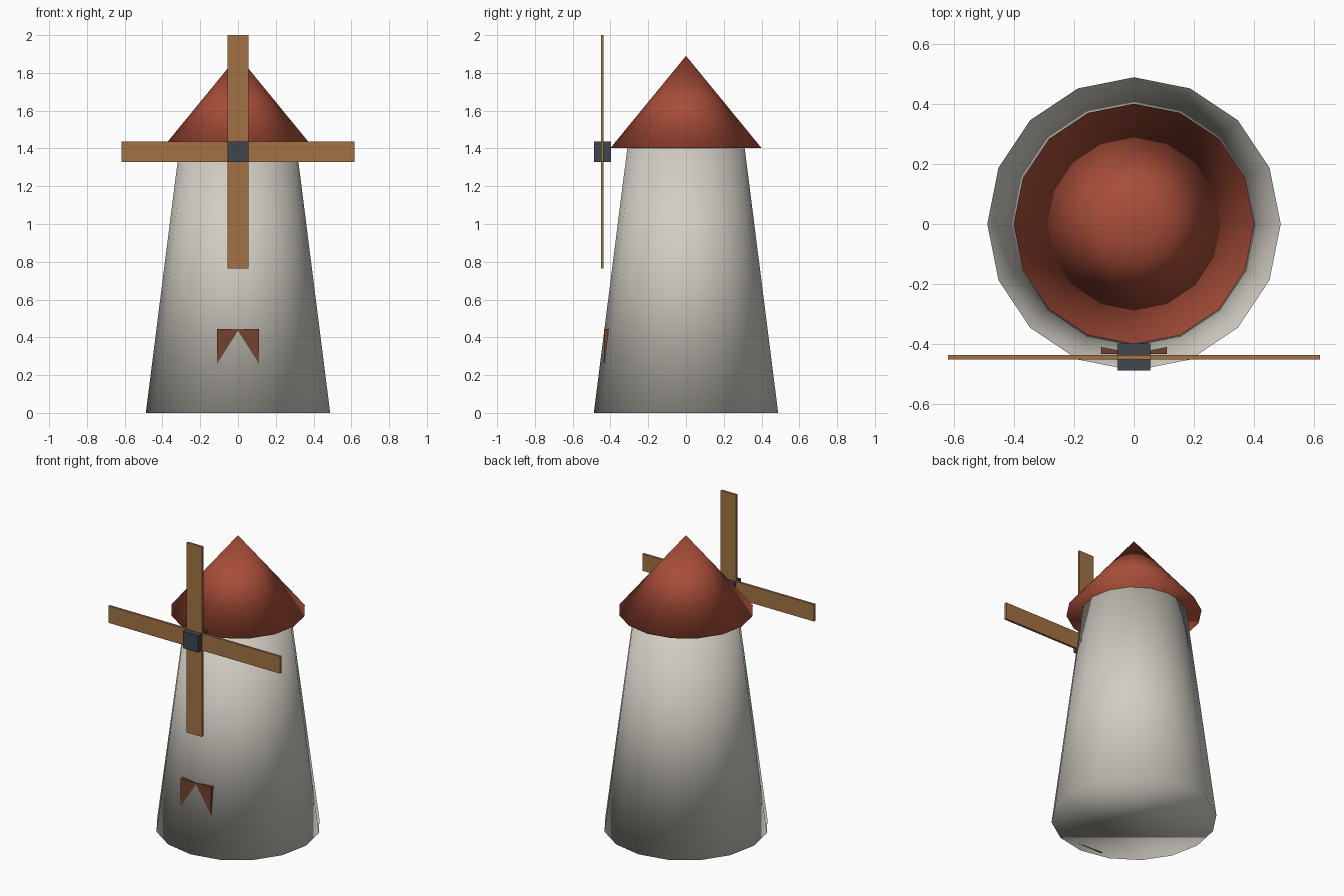
import bpy
from mathutils import Vector

cube = bpy.data.objects.get("Cube")
if cube:
    bpy.data.objects.remove(cube, do_unlink=True)


def material(name, rgb):
    m = bpy.data.materials.new(name)
    m.use_nodes = True
    colour = (*rgb, 1.0)
    m.diffuse_color = colour
    m.node_tree.nodes["Principled BSDF"].inputs["Base Color"].default_value = colour
    return m


plaster = material("pale plaster", (0.64, 0.61, 0.55))
tile = material("red roof tile", (0.39, 0.075, 0.04))
wood = material("sail wood", (0.36, 0.17, 0.06))
door_wood = material("dark door wood", (0.17, 0.055, 0.03))
iron = material("dark iron", (0.05, 0.062, 0.075))


def finish(name, mat):
    ob = bpy.context.object
    ob.name = ob.data.name = name
    ob.data.materials.append(mat)
    return ob


def frustum(name, mat, r_low, r_high, z_low, z_high):
    """Sixteen-sided capped cone, smooth all over."""
    bpy.ops.mesh.primitive_cone_add(
        vertices=16, radius1=r_low, radius2=r_high, depth=z_high - z_low,
        location=(0, 0, (z_low + z_high) / 2))
    bpy.ops.object.shade_smooth()
    return finish(name, mat)


def box(name, mat, centre, size):
    bpy.ops.mesh.primitive_cube_add(size=1, location=centre)
    ob = finish(name, mat)
    for v in ob.data.vertices:
        v.co *= Vector(size)
    return ob


# Tower and cap
frustum("tower", plaster, 0.488, 0.311, 0, 1.4)
frustum("roof", tile, 0.4, 0, 1.402, 1.89)

# Door, partly sunk into the tapering wall
box("door", door_wood, (0, -0.422, 0.222), (0.22, 0.022, 0.444))

# Hub and the two crossed sails
hub = Vector((0, -0.443, 1.382))
width, span, thick = 0.11, 1.236, 0.015
box("sail_hub", iron, hub, (width, 0.09, width))
box("horizontal_sail", wood, hub, (span, thick, width))
box("vertical_sail", wood, hub, (width, thick, span))
